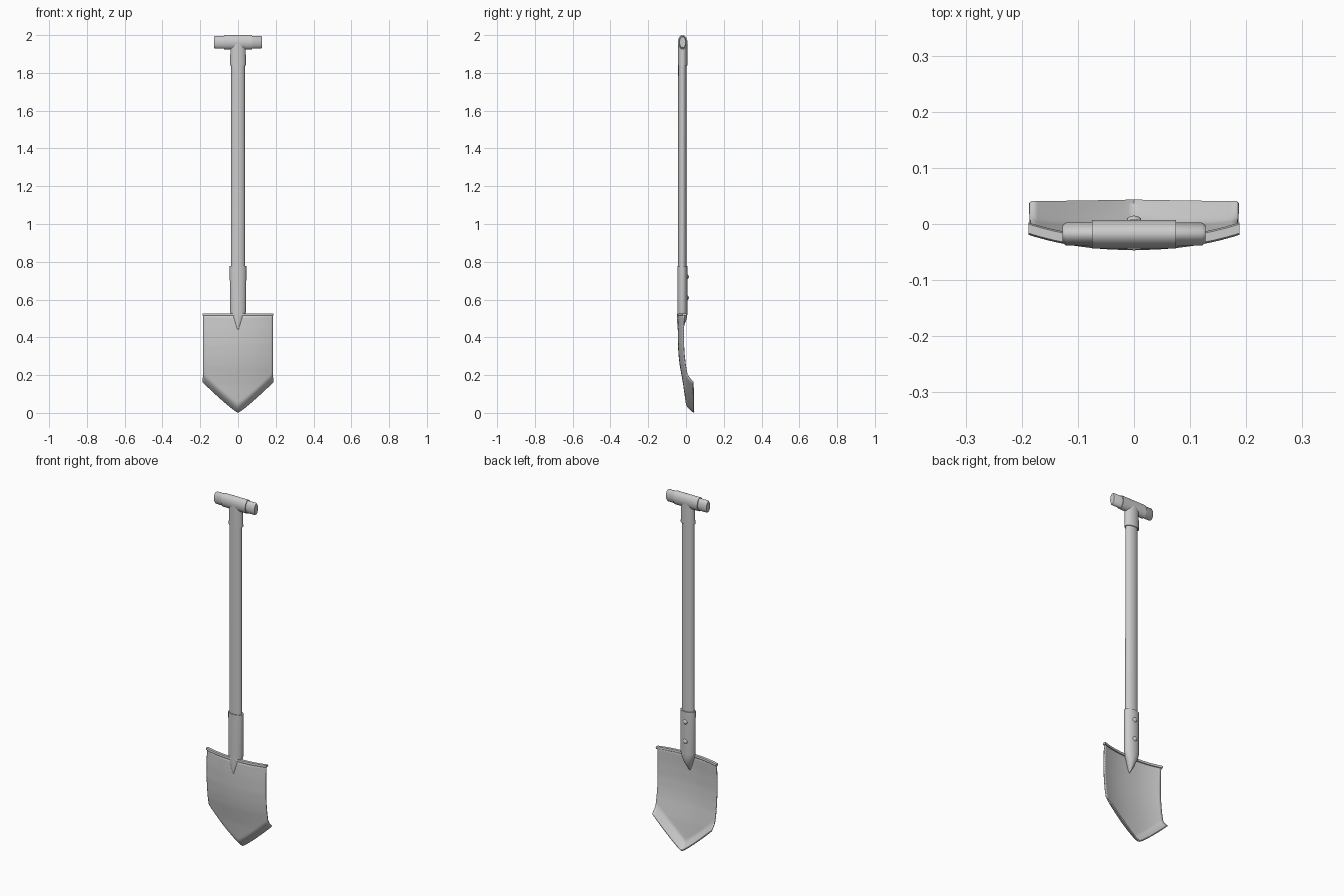
import bpy, bmesh
from math import cos, sin, pi, radians

if "Cube" in bpy.data.objects:
    bpy.data.objects.remove(bpy.data.objects["Cube"])


def finish(name, bm, angle=40):
    bmesh.ops.recalc_face_normals(bm, faces=bm.faces)
    me = bpy.data.meshes.new(name)
    bm.to_mesh(me)
    bm.free()
    ob = bpy.data.objects.new(name, me)
    bpy.context.collection.objects.link(ob)
    bpy.ops.object.select_all(action='DESELECT')
    ob.select_set(True)
    bpy.context.view_layer.objects.active = ob
    bpy.ops.object.shade_smooth_by_angle(angle=radians(angle))
    return ob


def loft(name, rings, axis='z', n=32):
    """Elliptical rings: (position on axis, wide radius, y radius, y centre)."""
    bm = bmesh.new()
    rows = []
    for p, a, b, yc in rings:
        row = []
        for i in range(n):
            t = 2 * pi * i / n
            c, y = a * cos(t), yc + b * sin(t)
            row.append(bm.verts.new((c, y, p) if axis == 'z' else (p, y, 1.962 + c)))
        rows.append(row)
    for r, s in zip(rows, rows[1:]):
        for i in range(n):
            j = (i + 1) % n
            bm.faces.new((r[i], r[j], s[j], s[i]))
    bm.faces.new(rows[0])
    bm.faces.new(rows[-1])
    return finish(name, bm)


def interp(z, pts):
    for (z0, y0), (z1, y1) in zip(pts, pts[1:]):
        if z <= z1:
            t = max(0, (z - z0) / (z1 - z0))
            return y0 + (y1 - y0) * t
    return pts[-1][1]


# Shaft, handle collar and cross grip
loft("shaft", [(0.52, .037, .022, -.02), (1.90, .036, .022, -.019)])
loft("collar_stem", [(1.838, .042, .0255, -.018), (1.96, .040, .0255, -.018)])
loft("collar_tube", [(-.075, .038, .0255, -.018), (.075, .038, .0255, -.018)], 'x')
loft("cross_grip", [(-.127, .029, .016, -.018), (-.121, .034, .0205, -.018),
                    (.121, .034, .0205, -.018), (.127, .029, .016, -.018)], 'x')

# Socket tapering to a point on the blade
loft("socket", [(.778, .044, .027, -.019), (.54, .043, .027, -.019),
                (.515, .037, .0265, -.020), (.49, .026, .024, -.023),
                (.465, .016, .018, -.028), (.445, .007, .011, -.034),
                (.432, .001, .004, -.037)])

# Rivets on the back of the socket
for k, z in enumerate((.72, .61)):
    bm = bmesh.new()
    bmesh.ops.create_uvsphere(bm, u_segments=16, v_segments=10, radius=1)
    for v in bm.verts:
        v.co = (v.co.x * .013, .006 + v.co.y * .009, z + v.co.z * .013)
    finish("rivet_%d" % (k + 1), bm)

# Dished blade: bowed across, S-curved lengthwise, lower edges turned back
W, TOP = .185, .522
SPINE = [(0, .006), (.05, .002), (.10, -.005), (.15, -.012), (.20, -.021),
         (.25, -.030), (.30, -.036), (.36, -.040), (.44, -.040), (.53, -.036)]


def blade_y(u, z, d):
    y = interp(z, SPINE) + .027 * abs(u) ** 2.2
    w = max(0, 1 - d / .05) ** 2
    return y + (.042 - .003 * abs(u) - y) * w


NU, NV = 32, 36
bm = bmesh.new()
grid = []
for j in range(NV + 1):
    row = []
    for i in range(NU + 1):
        u = 2 * i / NU - 1
        zb = .003 + .16 * abs(u) ** 1.12
        d = (j / NV) ** 1.7 * (TOP - zb)
        row.append(bm.verts.new((u * W, blade_y(u, zb + d, d), zb + d)))
    grid.append(row)
for r, s in zip(grid, grid[1:]):
    for i in range(NU):
        bm.faces.new((r[i], r[i + 1], s[i + 1], s[i]))
blade = finish("blade", bm, 50)
sol = blade.modifiers.new("thickness", 'SOLIDIFY')
sol.thickness = .006
sol.offset = 0

# Folded tread along the top edge of the blade
bm = bmesh.new()
rows = []
for i in range(NU + 1):
    u = 2 * i / NU - 1
    y = blade_y(u, TOP, 1)
    rows.append([bm.verts.new((u * .188, y + dy, z)) for dy, z in
                 ((-.007, .515), (-.010, .521), (-.007, .527), (.009, .527),
                  (.012, .521), (.009, .515))])
for r, s in zip(rows, rows[1:]):
    for i in range(6):
        j = (i + 1) % 6
        bm.faces.new((r[i], r[j], s[j], s[i]))
bm.faces.new(rows[0])
bm.faces.new(rows[-1])
finish("tread", bm, 60)
